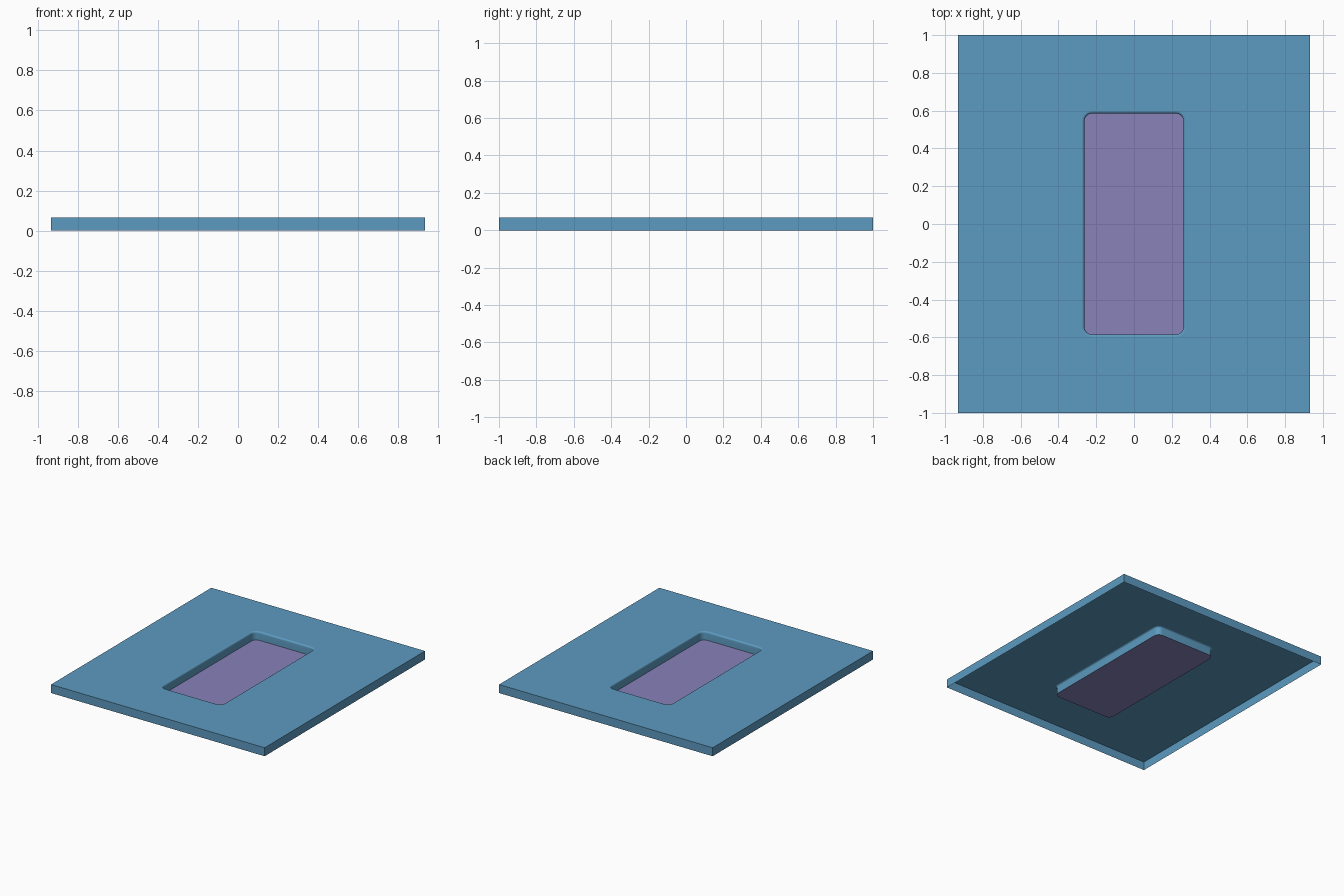
import bpy, bmesh, math

if "Cube" in bpy.data.objects:
    bpy.data.objects.remove(bpy.data.objects["Cube"])

HX, HY, H = 0.933, 1.0, 0.067      # plate half sizes and height
PX, PY, PR = 0.263, 0.585, 0.042   # recess half sizes and corner radius
LIP = 0.013                        # rounded lip radius


def material(name, rgb):
    m = bpy.data.materials.new(name)
    m.diffuse_color = (*rgb, 1)
    m.use_nodes = True
    m.node_tree.nodes["Principled BSDF"].inputs["Base Color"].default_value = m.diffuse_color
    return m


def rounded_loop(bm, grow, z, n=8):
    """Anticlockwise rounded rectangle, offset outward by grow."""
    verts = []
    r = PR + grow
    for k, (sx, sy) in enumerate([(1, 1), (-1, 1), (-1, -1), (1, -1)]):
        for i in range(n + 1):
            a = math.pi / 2 * (k + i / n)
            verts.append(bm.verts.new((sx * (PX - PR) + r * math.cos(a),
                                       sy * (PY - PR) + r * math.sin(a), z)))
    return verts


def skin(bm, upper, lower, inward, smooth):
    """Band of quads between two loops."""
    n = len(upper)
    for i in range(n):
        j = (i + 1) % n
        q = [upper[i], lower[i], lower[j], upper[j]]
        f = bm.faces.new(q[::-1] if inward else q)
        f.smooth = smooth


def finish(bm, name, mat):
    me = bpy.data.meshes.new(name)
    bm.to_mesh(me)
    bm.free()
    me.materials.append(mat)
    ob = bpy.data.objects.new(name, me)
    bpy.context.collection.objects.link(ob)
    return ob


blue = material("blue", (0.107, 0.328, 0.527))
purple = material("purple", (0.246, 0.223, 0.485))

# Hollow plate: thin outer walls, open underneath
bm = bmesh.new()
corners = [(HX, HY), (-HX, HY), (-HX, -HY), (HX, -HY)]
top = [bm.verts.new((x, y, H)) for x, y in corners]
base = [bm.verts.new((x, y, 0)) for x, y in corners]
skin(bm, top, base, False, False)

# Recess: rounded lip, then straight wall down to the floor
steps = 6
loops = []
for s in range(steps + 1):
    t = math.pi / 2 * s / steps
    loops.append(rounded_loop(bm, LIP * (1 - math.sin(t)), H - LIP * (1 - math.cos(t))))
loops.append(rounded_loop(bm, 0, 0))
for a, b in zip(loops, loops[1:]):
    skin(bm, a, b, True, True)

# Top surface around the opening
edges = []
for loop in (top, loops[0]):
    for i, v in enumerate(loop):
        edges.append(bm.edges.get((v, loop[(i + 1) % len(loop)])))
res = bmesh.ops.triangle_fill(bm, use_beauty=True, use_dissolve=False, edges=edges)
for f in res["geom"]:
    if isinstance(f, bmesh.types.BMFace):
        f.normal_update()
        f.smooth = False
        if f.normal.z < 0:
            f.normal_flip()
finish(bm, "plate", blue)

# Recess floor
bm = bmesh.new()
bm.faces.new(rounded_loop(bm, 0, 0))
finish(bm, "recess_floor", purple)
